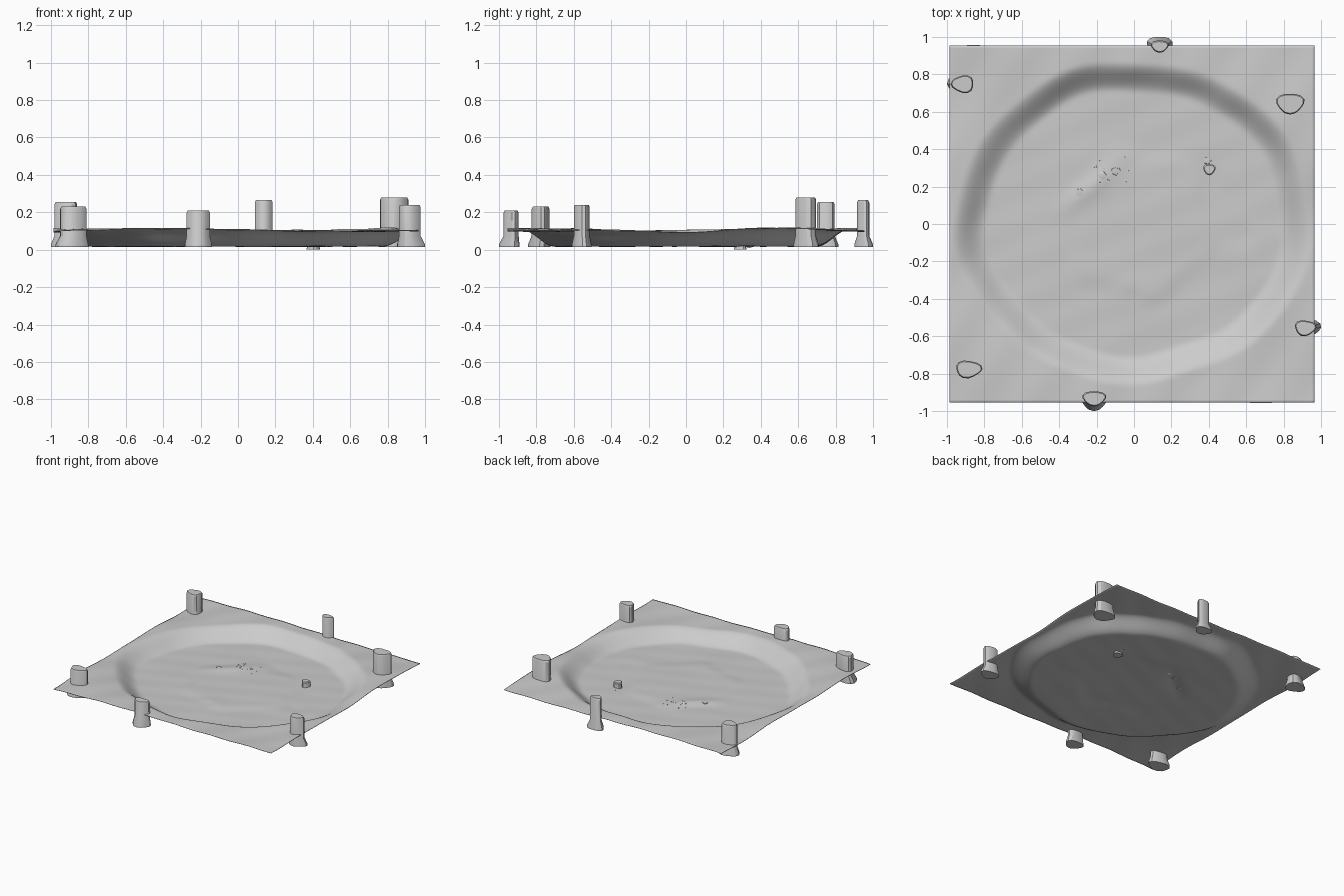
import bpy, bmesh, random
from math import sin, cos, pi, hypot, exp, atan2

if "Cube" in bpy.data.objects:
    bpy.data.objects.remove(bpy.data.objects["Cube"])

random.seed(4)


def smoothstep(a, b, v):
    t = max(0.0, min(1.0, (v - a) / (b - a)))
    return t * t * (3 - 2 * t)


def finish(name, bm, angle=0.6):
    bmesh.ops.recalc_face_normals(bm, faces=bm.faces)
    mesh = bpy.data.meshes.new(name)
    bm.to_mesh(mesh)
    bm.free()
    ob = bpy.data.objects.new(name, mesh)
    bpy.context.collection.objects.link(ob)
    bpy.ops.object.select_all(action='DESELECT')
    bpy.context.view_layer.objects.active = ob
    ob.select_set(True)
    bpy.ops.object.shade_smooth_by_angle(angle=angle)
    return ob


def bump(x, y, cx, cy, r):
    return exp(-((x - cx) ** 2 + (y - cy) ** 2) / (r * r))


# Ground height: uneven bank, sloping bowl wall, gently swirled floor
def ground(x, y):
    wob = 0.012 * sin(5 * atan2(y, x) + 1) + 0.008 * sin(9 * atan2(y, x))
    r = hypot(x / 0.96, (y - 0.01) / 0.865) + wob
    bank = 0.106 + 0.007 * sin(4.2 * x + 0.6) * cos(3.6 * y + 1.0) \
        + 0.006 * sin(7 * y + 2.5 * x + 2.2) + 0.002 * sin(19 * x - 13 * y)
    q = hypot(x - 0.03, y) + 0.03 * sin(6 * atan2(y, x))
    floor = 0.021 + 0.006 * (1 - smoothstep(0.33, 0.45, q))
    floor += 0.0015 * sin(9 * x + 4 * y) * cos(8 * y - 3 * x) + 0.0008 * sin(30 * y - 12 * x)
    # curled eddies on the right and near the front
    for cx, cy, s in ((0.4, 0.22, 0.13), (0.58, -0.08, 0.12), (0.0, -0.38, 0.09)):
        floor += 0.004 * bump(x, y, cx, cy, s) - 0.006 * bump(x, y, cx, cy, s * 0.6)
    # low ridge at the back left
    u, v = (x + 0.2) * 0.76 + (y - 0.22) * 0.65, -(x + 0.2) * 0.65 + (y - 0.22) * 0.76
    floor += 0.008 * exp(-(u / 0.2) ** 2 - (v / 0.05) ** 2)
    k = smoothstep(0.81, 1.0, r)
    return floor + (bank - floor) * k


# Square ground sheet with a sunken round bowl
bm = bmesh.new()
bmesh.ops.create_grid(bm, x_segments=130, y_segments=128, size=1)
for v in bm.verts:
    v.co.x = v.co.x * 0.975 - 0.01
    v.co.y *= 0.955
    v.co.z = ground(v.co.x, v.co.y)
sheet = finish("sunken_ground", bm, 1.0)
solid = sheet.modifiers.new("thickness", 'SOLIDIFY')
solid.thickness = 0.004
solid.offset = -1


# Irregular post lofted through rings given as (x0, x1, y0, y1, z)
def loft(name, rings, turn, n=16):
    shape = []
    for i in range(n):
        a = 2 * pi * i / n
        r = 1 + 0.10 * cos(3 * (a - turn))
        shape.append((r * cos(a), r * sin(a)))
    xs, ys = [p[0] for p in shape], [p[1] for p in shape]
    unit = [((px - min(xs)) / (max(xs) - min(xs)), (py - min(ys)) / (max(ys) - min(ys)))
            for px, py in shape]
    bm = bmesh.new()
    loops = [[bm.verts.new((x0 + u * (x1 - x0), y0 + v * (y1 - y0), z)) for u, v in unit]
             for x0, x1, y0, y1, z in rings]
    for lo, hi in zip(loops, loops[1:]):
        for i in range(n):
            j = (i + 1) % n
            bm.faces.new((lo[i], lo[j], hi[j], hi[i]))
    bm.faces.new(loops[0][::-1])
    bm.faces.new(loops[-1])
    return finish(name, bm, 0.5)


def inset(b, d):
    return (b[0] + d, b[1] - d, b[2] + d, b[3] - d)


# Posts: shaft bounds, foot bounds, top height, rotation of the egg shape
posts = [
    ("back_post", (0.09, 0.185, 0.915, 0.98), (0.07, 0.205, 0.90, 1.0), 0.265, 0.5),
    ("back_left_post", (-0.98, -0.86, 0.70, 0.795), (-1.0, -0.845, 0.685, 0.815), 0.255, 1.0),
    ("back_right_post", (0.76, 0.91, 0.585, 0.695), (0.75, 0.925, 0.575, 0.71), 0.28, 0.5),
    ("right_post", (0.86, 0.975, -0.60, -0.515), (0.85, 1.0, -0.61, -0.505), 0.24, 0.3),
    ("front_left_post", (-0.95, -0.81, -0.825, -0.73), (-0.975, -0.80, -0.845, -0.725), 0.23, 0.2),
    ("front_post", (-0.275, -0.15, -0.975, -0.895), (-0.285, -0.14, -1.0, -0.89), 0.21, 0.5),
]
for name, shaft, foot, top, turn in posts:
    loft(name, [foot + (0.015,), foot + (0.028,), shaft + (0.075,),
                shaft + (top - 0.012,), inset(shaft, 0.006) + (top,)], turn)

# Small stub standing in the bowl
stub = (0.37, 0.435, 0.26, 0.32)
loft("bowl_stub", [inset(stub, -0.005) + (0.0,), stub + (0.02,),
                   stub + (0.058,), inset(stub, 0.006) + (0.064,)], 0.5)


# Half-buried stones along the ridge
def stone(name, x, y, r, lift):
    bm = bmesh.new()
    bmesh.ops.create_icosphere(bm, subdivisions=1, radius=1)
    z = ground(x, y)
    for v in bm.verts:
        k = random.uniform(0.8, 1.1)
        v.co = (x + v.co.x * r * k, y + v.co.y * r * k, max(0.008, z + lift + v.co.z * r * 0.35 * k))
    finish(name, bm)


for i, (x, y) in enumerate([(-0.29, 0.17), (-0.17, 0.26), (-0.10, 0.28), (0.39, 0.34)]):
    stone("ridge_stone_%d" % (i + 1), x, y, 0.025, -0.002)
for i in range(14):
    stone("pebble_%d" % (i + 1), random.uniform(-0.22, -0.03), random.uniform(0.22, 0.36), 0.007, 0.0)
